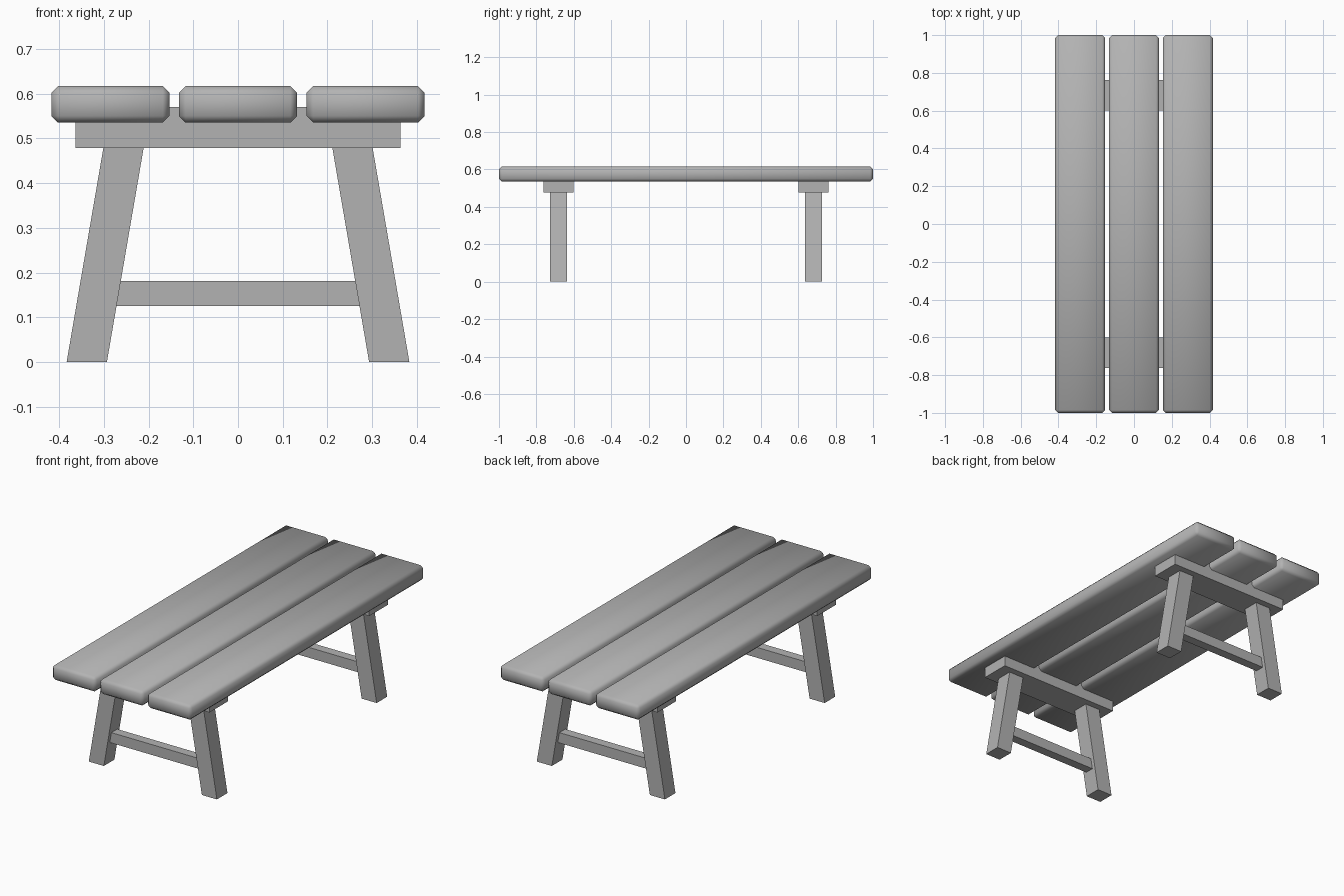
import bpy
import bmesh
from mathutils import Vector

cube = bpy.data.objects.get("Cube")
if cube:
    bpy.data.objects.remove(cube, do_unlink=True)

# Single flat grey
grey = bpy.data.materials.new("plain grey")
grey.use_nodes = True
colour = (0.45, 0.45, 0.45, 1)
grey.diffuse_color = colour
grey.node_tree.nodes["Principled BSDF"].inputs["Base Color"].default_value = colour


def bar(name, low, high, lean=0.0, flare=0.0, bevel=0.0):
    """Box from low to high corner; the bottom face shifts by lean,
    and the upright ends spread outwards by flare at the bottom."""
    low, high = Vector(low), Vector(high)
    middle, size = (low + high) / 2, high - low
    bm = bmesh.new()
    bmesh.ops.create_cube(bm, size=1)
    for v in bm.verts:
        side = 1 if v.co.x > 0 else -1
        bottom = v.co.z < 0
        v.co = middle + Vector(a * b for a, b in zip(v.co, size))
        if bottom:
            v.co.x += lean + side * flare
    mesh = bpy.data.meshes.new(name)
    bm.to_mesh(mesh)
    bm.free()
    mesh.materials.append(grey)
    obj = bpy.data.objects.new(name, mesh)
    bpy.context.collection.objects.link(obj)
    if bevel:
        mod = obj.modifiers.new("rounded_edges", "BEVEL")
        mod.width = bevel
        mod.segments = 1
        mesh.shade_smooth()
    return obj


# Three long top planks with softened edges
for label, x in (("right", -0.285), ("middle", 0), ("left", 0.285)):
    bar(label + "_plank", (x - 0.132, -1, 0.535), (x + 0.132, 1, 0.617), bevel=0.015)

# A trestle at each end: cross beam, two splayed legs and a stretcher
for end, y in (("front", -0.682), ("back", 0.682)):
    bar(end + "_cross_beam", (-0.363, y - 0.08, 0.478), (0.363, y + 0.08, 0.57))
    for label, side in (("right", -1), ("left", 1)):
        x = side * 0.256
        bar(f"{end}_{label}_leg", (x - 0.045, y - 0.045, 0), (x + 0.045, y + 0.045, 0.478),
            lean=side * 0.082)
    bar(end + "_stretcher", (-0.264, y - 0.025, 0.125), (0.264, y + 0.025, 0.181), flare=0.01)
